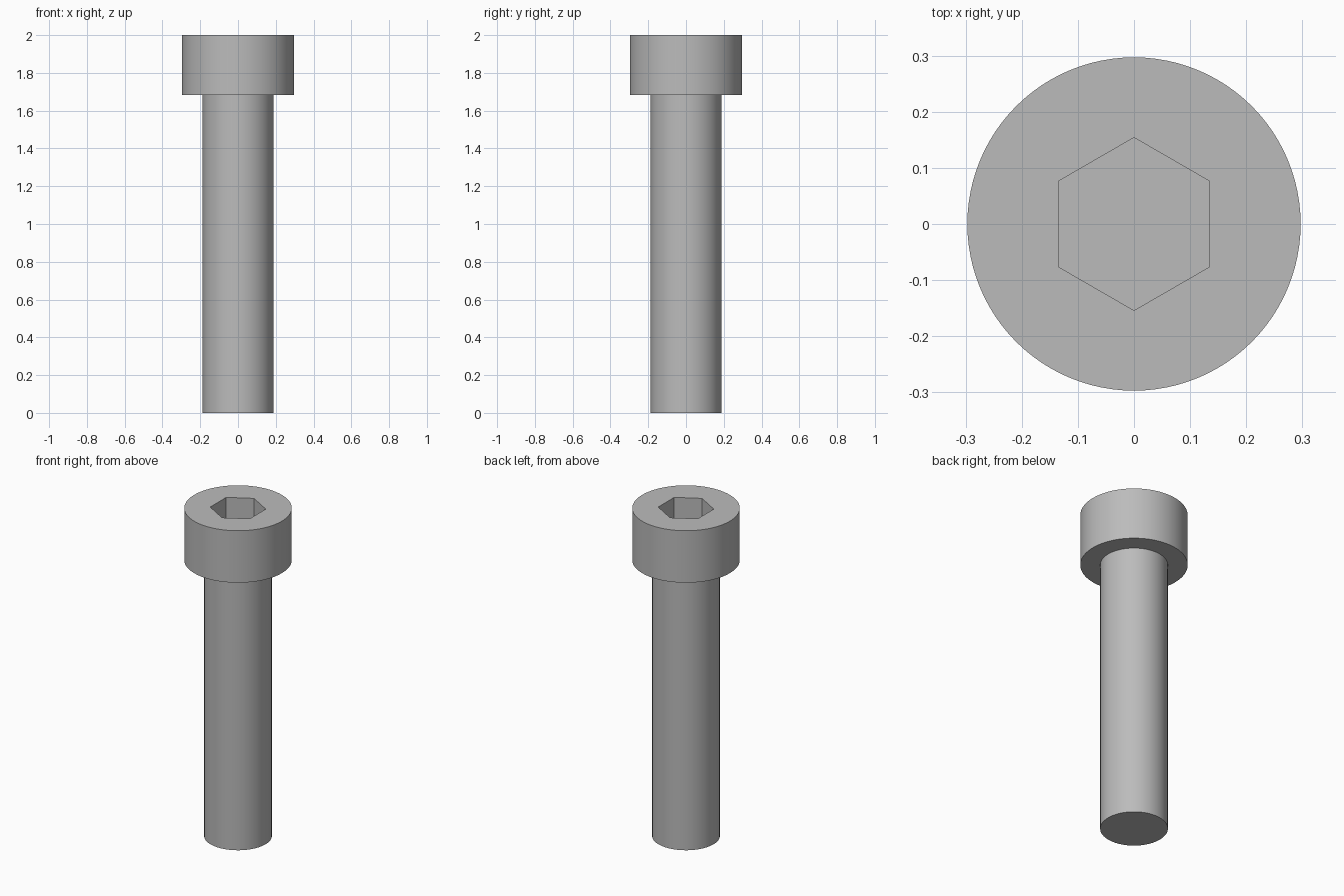
import bpy, bmesh, math
from mathutils import Matrix

if "Cube" in bpy.data.objects:
    bpy.data.objects.remove(bpy.data.objects["Cube"])

SIDES = 96
SHANK_R, HEAD_R, SOCKET_R = 0.187, 0.297, 0.154
HEAD_BASE, TOP, SOCKET_DEPTH = 1.683, 2.0, 0.17

steel = bpy.data.materials.new("steel_grey")
steel.use_nodes = True
color = (0.5, 0.5, 0.5, 1)
steel.diffuse_color = color
steel.node_tree.nodes["Principled BSDF"].inputs["Base Color"].default_value = color


def make_object(name, bm):
    bmesh.ops.recalc_face_normals(bm, faces=bm.faces)
    mesh = bpy.data.meshes.new(name)
    bm.to_mesh(mesh)
    bm.free()
    mesh.materials.append(steel)
    obj = bpy.data.objects.new(name, mesh)
    bpy.context.collection.objects.link(obj)
    return obj


def turned(name, sides, profile, angle=0):
    """Solid lathed from (radius, height) rings, capped at both ends."""
    bm = bmesh.new()
    rings = []
    for r, z in profile:
        place = Matrix.Translation((0, 0, z)) @ Matrix.Rotation(angle, 4, "Z")
        rings.append(bmesh.ops.create_circle(bm, segments=sides, radius=r, matrix=place)["verts"])
    for low, high in zip(rings, rings[1:]):
        for i in range(sides):
            j = (i + 1) % sides
            bm.faces.new((low[i], low[j], high[j], high[i]))
    bm.faces.new(rings[0])
    bm.faces.new(rings[-1])
    return make_object(name, bm)


# Shank and head as one stepped solid
bolt = turned("socket_head_bolt", SIDES, [
    (SHANK_R, 0), (SHANK_R, HEAD_BASE), (HEAD_R, HEAD_BASE), (HEAD_R, TOP)])

# Hexagonal socket cut, with corners toward front and back
cutter = turned("hex_socket_cutter", 6, [
    (SOCKET_R, TOP - SOCKET_DEPTH), (SOCKET_R, TOP + 0.1)], math.radians(30))
# Put a corner exactly on the y axis whatever the ring's starting angle
first = cutter.data.vertices[0].co
cutter.data.transform(Matrix.Rotation(math.pi / 2 - math.atan2(first.y, first.x), 4, "Z"))

cut = bolt.modifiers.new("hex_socket", "BOOLEAN")
cut.operation = "DIFFERENCE"
cut.solver = "EXACT"
cut.object = cutter
bpy.context.view_layer.objects.active = bolt
for obj in bpy.context.selected_objects:
    obj.select_set(False)
bolt.select_set(True)
bpy.ops.object.modifier_apply(modifier=cut.name)
bpy.data.objects.remove(cutter)

# Smooth round walls with crisp rims
bpy.ops.object.shade_smooth_by_angle(angle=math.radians(30))
